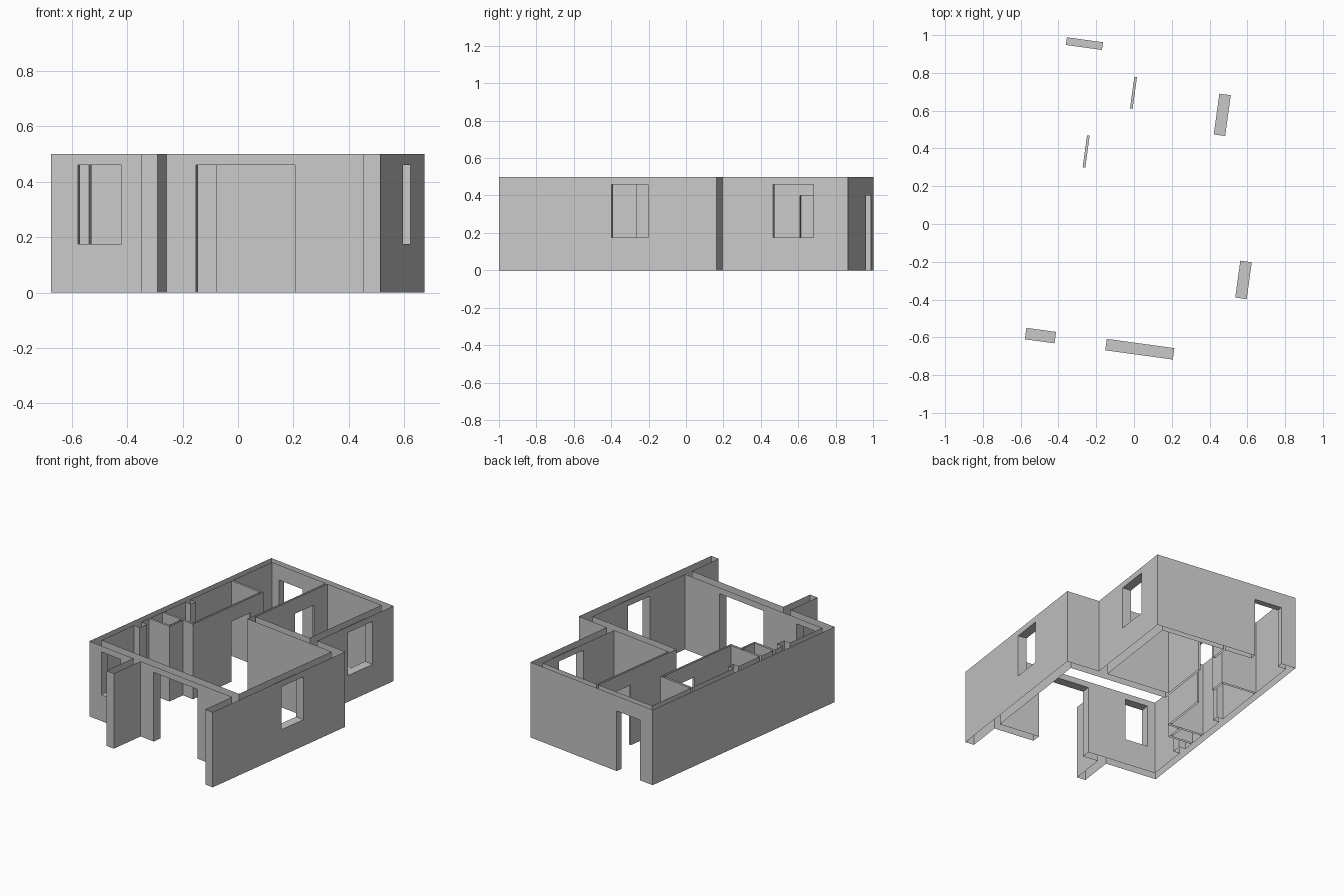
import bpy, bmesh, math
from itertools import product

cube = bpy.data.objects.get("Cube")
if cube:
    bpy.data.objects.remove(cube, do_unlink=True)

H, SILL, HEAD, DOOR = 0.5, 0.175, 0.46, 0.4
TURN = math.radians(-7.8)

# Plan rectangles in the house's own axes: (u0, u1, v0, v1)
outer = [
    (-.588, -.544, -.683, .931),   # long left-hand wall
    (-.588, .415, .890, .931),     # back wall
    (.354, .415, .198, .931),      # narrow wing side
    (-.105, .645, .198, .254),     # step wall
    (.584, .645, -.921, .254),     # wide wing side with porch end
    (-.588, .645, -.683, -.622),   # front wall
    (-.227, -.167, -.921, -.622),  # porch stub
]
inner = [
    (-.104, -.090, .198, .890),    # bedroom partition
    (-.310, -.296, -.080, .545),   # corridor partition
    (-.544, -.296, .531, .545),    # bathroom end
    (-.544, -.296, -.080, -.066),  # kitchen end
    (-.392, -.378, -.200, -.066),  # shaft side
    (-.544, -.378, -.200, -.186),  # shaft front
    (-.544, -.500, .120, .165),    # rear pipe casing
    (-.544, -.497, -.335, -.270),  # front pipe casing
]
# Openings: plan rectangle plus bottom and top
openings = [
    (.584, .645, -.313, -.116, SILL, HEAD),
    (.354, .415, .527, .745, SILL, HEAD),
    (-.490, -.331, -.683, -.622, SILL, HEAD),
    (-.060, .301, -.683, -.622, 0, HEAD),
    (-.486, -.293, .890, .931, 0, DOOR),
    (-.104, -.090, .603, .772, 0, DOOR),
    (-.310, -.296, .261, .431, 0, DOOR),
]

# Breakpoints of the wall grid
rects = outer + inner + openings
us = sorted({r[i] for r in rects for i in (0, 1)})
vs = sorted({r[i] for r in rects for i in (2, 3)})
zs = [0, SILL, DOOR, HEAD, H]


def inside(r, u, v):
    return r[0] < u < r[1] and r[2] < v < r[3]


def owner(i, j, k):
    """Which wall set fills a grid cell, if any."""
    if not (0 <= i < len(us) - 1 and 0 <= j < len(vs) - 1):
        return None
    u, v, z = ((a[n] + a[n + 1]) / 2 for a, n in ((us, i), (vs, j), (zs, k)))
    if any(inside(o, u, v) and o[4] < z < o[5] for o in openings):
        return None
    if any(inside(r, u, v) for r in outer):
        return "outer_walls"
    if any(inside(r, u, v) for r in inner):
        return "inner_partitions"
    return None


# One plaster colour
plaster = bpy.data.materials.new("grey_plaster")
plaster.use_nodes = True
grey = (0.58, 0.58, 0.58, 1)
plaster.diffuse_color = grey
plaster.node_tree.nodes["Principled BSDF"].inputs["Base Color"].default_value = grey

meshes = {n: bmesh.new() for n in ("outer_walls", "inner_partitions")}

# Skin the filled cells; wall tops and undersides stay open
for cell in product(range(len(us) - 1), range(len(vs) - 1), range(len(zs) - 1)):
    name = owner(*cell)
    if not name:
        continue
    bm = meshes[name]
    for axis, side in product(range(3), (0, 1)):
        near = list(cell)
        near[axis] += 2 * side - 1
        if not 0 <= near[2] < len(zs) - 1 or owner(*near):
            continue
        ring = []
        for a, b in ((0, 0), (1, 0), (1, 1), (0, 1)):
            n = list(cell)
            n[axis] += side
            n[(axis + 1) % 3] += a
            n[(axis + 2) % 3] += b
            ring.append(bm.verts.new((us[n[0]], vs[n[1]], zs[n[2]])))
        bm.faces.new(ring if side else ring[::-1])

# Merge the grid into clean flat faces and place the walls
for name, bm in meshes.items():
    bmesh.ops.remove_doubles(bm, verts=bm.verts, dist=1e-5)
    bmesh.ops.dissolve_limit(bm, angle_limit=0.01, verts=bm.verts, edges=bm.edges)
    mesh = bpy.data.meshes.new(name)
    bm.to_mesh(mesh)
    bm.free()
    mesh.materials.append(plaster)
    obj = bpy.data.objects.new(name, mesh)
    obj.rotation_euler.z = TURN
    bpy.context.collection.objects.link(obj)
